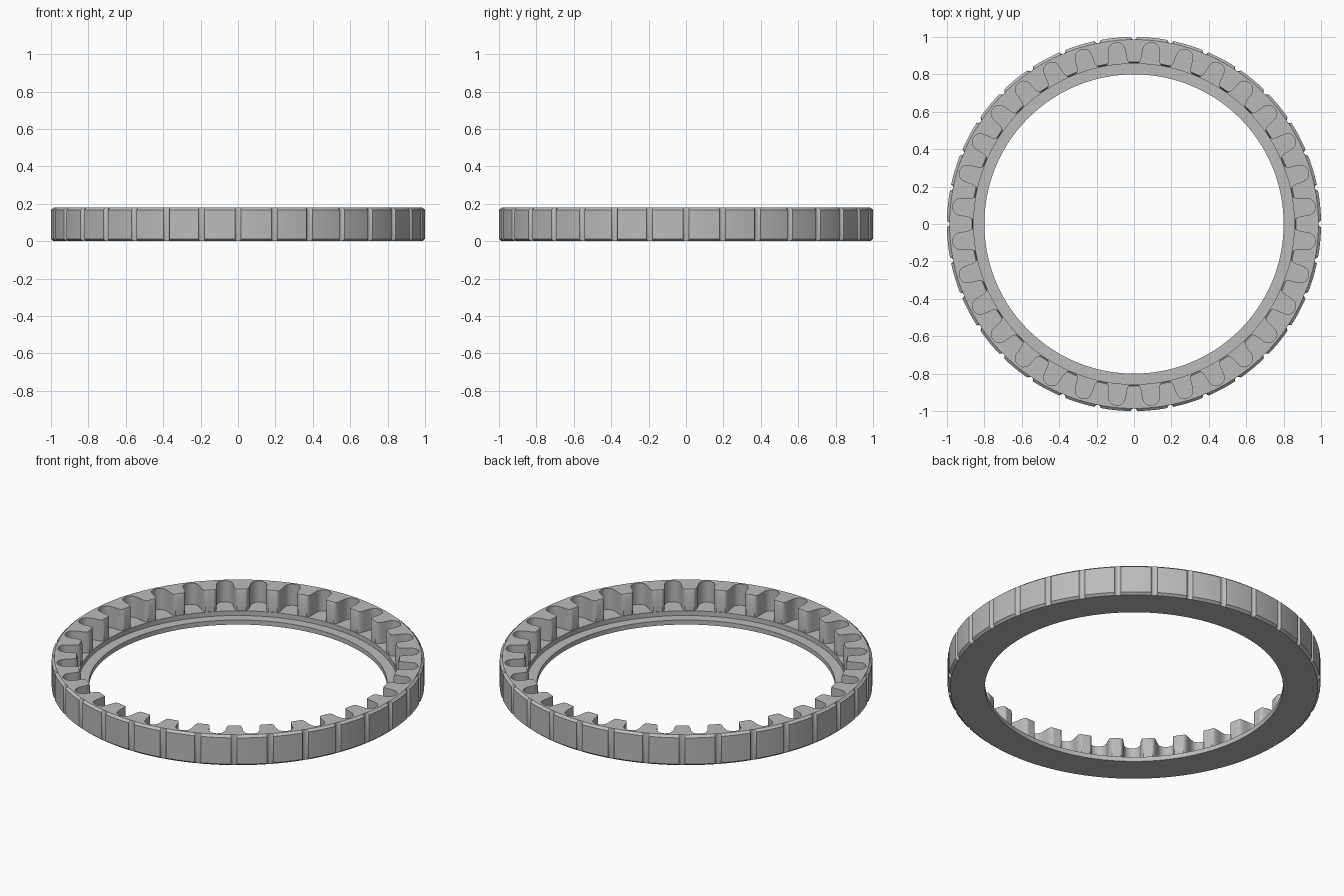
import bpy
import bmesh
from math import cos, sin, pi

cube = bpy.data.objects.get("Cube")
if cube:
    bpy.data.objects.remove(cube, do_unlink=True)

TEETH = 32
PITCH = 2 * pi / TEETH
HEIGHT = 0.18
FLANGE_Z, FLOOR_Z = 0.027, 0.055
HOLE_R, STEP_R = 0.8, 0.857
RIM_R, CHAMFER = 0.986, 0.012

# Half a tooth: angle from the tooth centre, tooth radius, outer radius
half_tooth = [
    (0.0, 0.86, 0.985), (0.008, 0.86, 0.987), (0.014, 0.86, 0.993),
    (0.017, 0.86, 1.0), (0.028, 0.861, 1.0), (0.036, 0.868, 1.0),
    (0.042, 0.878, 1.0), (0.046, 0.892, 1.0), (0.048, 0.91, 1.0),
    (0.051, 0.935, 1.0), (0.058, 0.955, 1.0), (0.070, 0.966, 1.0),
    (0.084, 0.972, 1.0), (PITCH / 2, 0.974, 1.0),
]
mirrored = [(-a, t, o) for a, t, o in half_tooth[1:-1]]
tooth = mirrored[::-1] + half_tooth


def cross_section(tooth_r, outer_r):
    """Closed radius and height section through the ring."""
    rim = min(RIM_R, outer_r)
    return [
        (HOLE_R, 0), (HOLE_R, FLANGE_Z),
        (STEP_R, FLANGE_Z), (STEP_R, FLOOR_Z),
        (tooth_r, FLOOR_Z), (tooth_r, HEIGHT - 0.02),
        (max(tooth_r, 0.867), HEIGHT),
        (rim, HEIGHT), (outer_r, HEIGHT - CHAMFER),
        (outer_r, CHAMFER), (rim, 0),
    ]


# Sweep the varying section round the ring
bm = bmesh.new()
sections = []
for i in range(TEETH):
    for offset, tooth_r, outer_r in tooth:
        a = i * PITCH + offset
        sections.append([bm.verts.new((r * cos(a), r * sin(a), z))
                         for r, z in cross_section(tooth_r, outer_r)])
for i, near in enumerate(sections):
    far = sections[(i + 1) % len(sections)]
    for j in range(len(near)):
        k = (j + 1) % len(near)
        bm.faces.new((near[j], near[k], far[k], far[j]))
bmesh.ops.remove_doubles(bm, verts=bm.verts, dist=0.00001)
bmesh.ops.recalc_face_normals(bm, faces=bm.faces)

mesh = bpy.data.meshes.new("toothed_ring")
bm.to_mesh(mesh)
bm.free()
ring = bpy.data.objects.new("toothed_ring", mesh)
bpy.context.collection.objects.link(ring)

# Plain grey
grey = bpy.data.materials.new("grey")
grey.use_nodes = True
colour = (0.5, 0.5, 0.5, 1)
grey.diffuse_color = colour
grey.node_tree.nodes["Principled BSDF"].inputs["Base Color"].default_value = colour
mesh.materials.append(grey)

# Smooth curves with sharp edges
bpy.ops.object.select_all(action="DESELECT")
ring.select_set(True)
bpy.context.view_layer.objects.active = ring
bpy.ops.object.shade_smooth_by_angle(angle=pi / 6)
